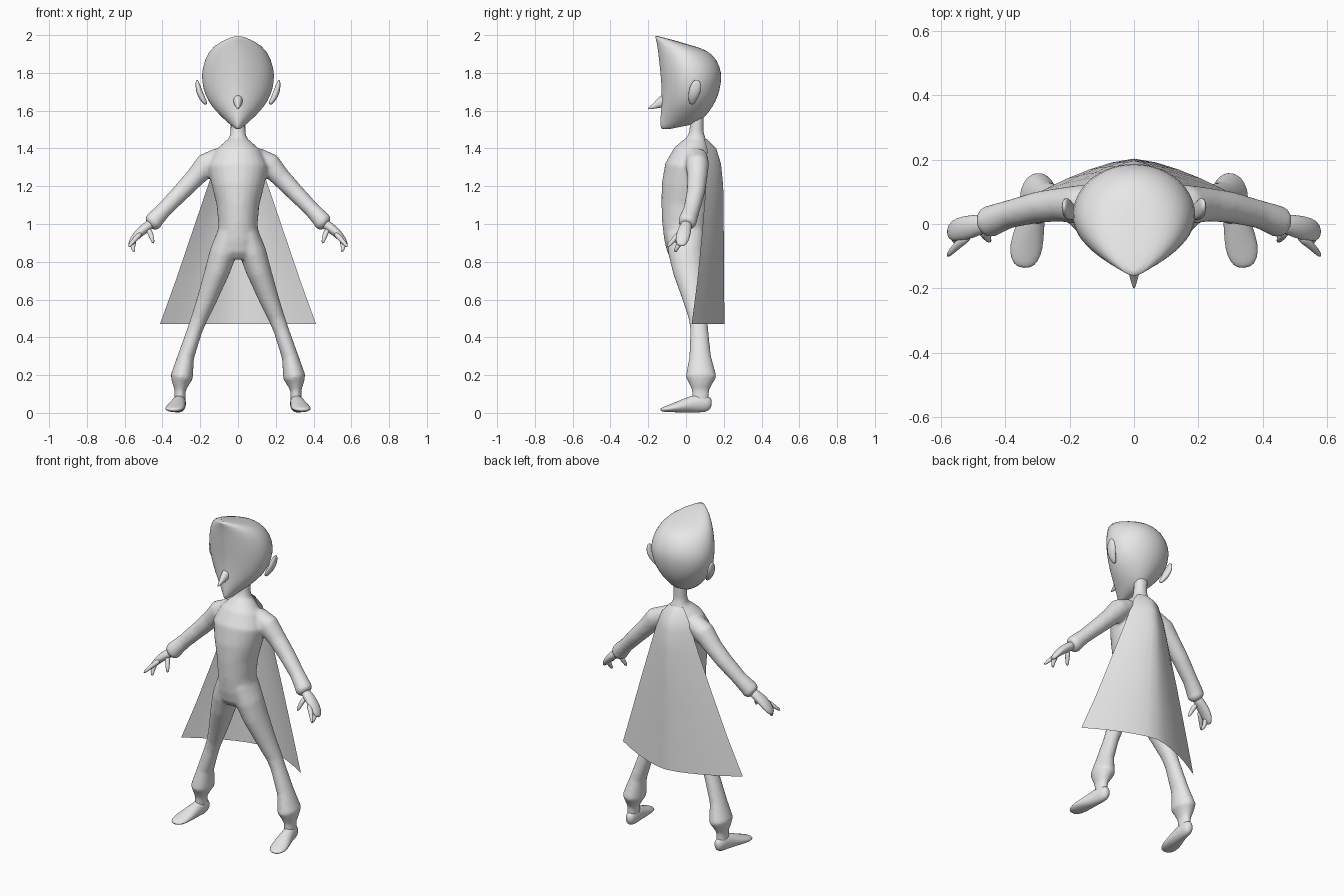
import bpy, bmesh, math
from mathutils import Vector

grey = bpy.data.materials.new("light grey")
grey.diffuse_color = (0.8, 0.8, 0.8, 1)


def skin(bm, rings, caps=True):
    """Bridge point rings into a closed tube."""
    rows = [[bm.verts.new(p) for p in r] for r in rings]
    n = len(rows[0])
    for a, b in zip(rows, rows[1:]):
        for i in range(n):
            j = (i + 1) % n
            bm.faces.new((a[i], a[j], b[j], b[i]))
    if caps:
        bm.faces.new(rows[0][::-1])
        bm.faces.new(rows[-1])


def tube(bm, stations, ref=(0, 1, 0), side=1, n=16):
    """Stations are (x, y, z, radius across, radius along ref)."""
    c = [Vector((s[0] * side, s[1], s[2])) for s in stations]
    rings = []
    for i, s in enumerate(stations):
        t = (c[min(i + 1, len(c) - 1)] - c[max(i - 1, 0)]).normalized()
        r = Vector(ref)
        r = (r - t * r.dot(t)).normalized()
        u = r.cross(t)
        rings.append([c[i] + u * s[3] * math.cos(a) + r * s[4] * math.sin(a)
                      for a in (2 * math.pi * k / n for k in range(n))])
    skin(bm, rings)


def finish(name, bm, mirror=False, subsurf=1):
    bmesh.ops.recalc_face_normals(bm, faces=bm.faces)
    me = bpy.data.meshes.new(name)
    for f in bm.faces:
        f.smooth = True
    bm.to_mesh(me)
    bm.free()
    me.materials.append(grey)
    ob = bpy.data.objects.new(name, me)
    bpy.context.collection.objects.link(ob)
    if mirror:
        m = ob.modifiers.new("mirror", "MIRROR")
        m.use_mirror_merge = False
    if subsurf:
        ob.modifiers.new("subdivide", "SUBSURF").levels = subsurf
        ob.modifiers["subdivide"].render_levels = subsurf
    return ob


# Body suit: neck, torso, legs and sleeves fused into one skin
bm = bmesh.new()
tube(bm, [(0, .06, 1.58, .04, .036), (0, .055, 1.49, .04, .038),
          (0, .055, 1.455, .047, .05), (0, .05, 1.42, .085, .075),
          (0, .035, 1.38, .125, .10), (0, .02, 1.30, .16, .132),
          (0, .005, 1.20, .138, .134), (0, -.003, 1.10, .113, .128),
          (0, -.008, 1.0, .104, .118), (0, -.008, .92, .112, .108),
          (0, -.003, .86, .115, .097), (0, .003, .82, .07, .07)], n=24)
for s in (1, -1):
    tube(bm, [(.05, -.005, .95, .06, .10), (.078, .0, .85, .072, .095),
              (.11, .015, .75, .066, .085), (.165, .045, .6, .053, .062),
              (.205, .065, .5, .044, .05), (.228, .07, .44, .041, .048),
              (.275, .075, .3, .044, .058), (.298, .08, .19, .06, .083),
              (.304, .077, .155, .046, .062), (.306, .077, .12, .03, .046),
              (.308, .077, .06, .03, .045)], side=s)
    tube(bm, [(.09, .055, 1.36, .05, .06), (.165, .06, 1.315, .064, .062),
              (.23, .06, 1.243, .052, .053), (.3, .052, 1.17, .047, .049),
              (.39, .03, 1.077, .042, .044), (.43, .015, 1.035, .046, .048),
              (.452, .006, 1.008, .05, .05), (.468, .002, .995, .036, .036)], side=s)
body = finish("body_suit", bm, subsurf=0)
rm = body.modifiers.new("fuse", "REMESH")
rm.mode = 'VOXEL'
rm.voxel_size = 0.009
rm.use_smooth_shade = True
sm = body.modifiers.new("soften", "SMOOTH")
sm.factor, sm.iterations = 0.5, 8

# Head: tilted rings with a pointed front, sweeping up into a quiff
bm = bmesh.new()
rings = []
for w, yf, yb, zf, zb in [
        (.012, -.132, -.03, 1.492, 1.515), (.045, -.137, .06, 1.527, 1.53),
        (.088, -.135, .10, 1.57, 1.565), (.143, -.13, .142, 1.63, 1.62),
        (.176, -.129, .172, 1.69, 1.68), (.192, -.132, .186, 1.755, 1.745),
        (.193, -.14, .19, 1.84, 1.80), (.16, -.153, .165, 1.955, 1.872),
        (.10, -.163, .115, 1.99, 1.918), (.04, -.168, .05, 2.003, 1.94)]:
    ring = []
    for k in range(32):
        a = 2 * math.pi * k / 32
        c, s = math.cos(a), math.sin(a)
        p = 1.3 if c > 0 else 1.0      # narrows the face towards the front
        x = w * math.copysign(abs(s) ** p, s)
        t = (1 - c) / 2
        ring.append((x, yf + (yb - yf) * t, zf + (zb - zf) * t))
    rings.append(ring)
skin(bm, rings)
finish("head", bm)

# Nose: long pointed wedge
bm = bmesh.new()
tube(bm, [(0, -.10, 1.66, .034, .04), (0, -.13, 1.645, .024, .032),
          (0, -.165, 1.625, .014, .016), (0, -.203, 1.609, .003, .003)],
     ref=(0, 0, 1), n=10)
finish("nose", bm)

# Ears: small leaning shells with a raised tip
bm = bmesh.new()
tube(bm, [(.165, .03, 1.63, .010, .012), (.19, .035, 1.665, .017, .026),
          (.205, .045, 1.70, .018, .034), (.213, .055, 1.735, .014, .032),
          (.218, .06, 1.765, .005, .012)], n=10)
finish("ear", bm, mirror=True)

# Hands: palm, two fingers and a thumb
bm = bmesh.new()
tube(bm, [(.44, .008, 1.015, .025, .025), (.485, -.003, .983, .028, .034),
          (.525, -.013, .952, .025, .04), (.56, -.02, .912, .018, .036),
          (.577, -.032, .882, .008, .02)], n=12)
for pts in ([(.51, -.035, .955), (.55, -.065, .915), (.582, -.103, .875)],
            [(.55, -.025, .915), (.56, -.045, .88), (.548, -.06, .85)],
            [(.475, -.015, .975), (.458, -.04, .935), (.447, -.055, .895)]):
    tube(bm, [(*p, r, r) for p, r in zip(pts, (.018, .014, .008))], n=8)
finish("hand", bm, mirror=True)

# Feet: flat slippers turned slightly outward
bm = bmesh.new()
tube(bm, [(.304, .137, .045, .015, .022), (.305, .115, .049, .032, .047),
          (.31, .06, .052, .036, .052), (.322, -.01, .038, .046, .038),
          (.335, -.07, .026, .055, .024), (.341, -.115, .019, .045, .015),
          (.342, -.137, .016, .02, .007)], ref=(0, 0, 1), n=12)
finish("foot", bm, mirror=True)

# Cape: flared open sheet bowed around the back
bm = bmesh.new()
rows, cols = [], 12
for z, w, ye, yc in [(1.45, .05, .095, .11), (1.40, .09, .11, .16),
                     (1.32, .12, .112, .185), (1.2, .16, .105, .197),
                     (.95, .245, .085, .2), (.7, .33, .06, .202), (.47, .413, .03, .203)]:
    us = [2 * k / cols - 1 for k in range(cols + 1)]
    rows.append([bm.verts.new((w * u, yc + (ye - yc) * abs(u) ** 1.5, z)) for u in us])
for a, b in zip(rows, rows[1:]):
    for i in range(cols):
        bm.faces.new((a[i], b[i], b[i + 1], a[i + 1]))
finish("cape", bm, subsurf=0)
